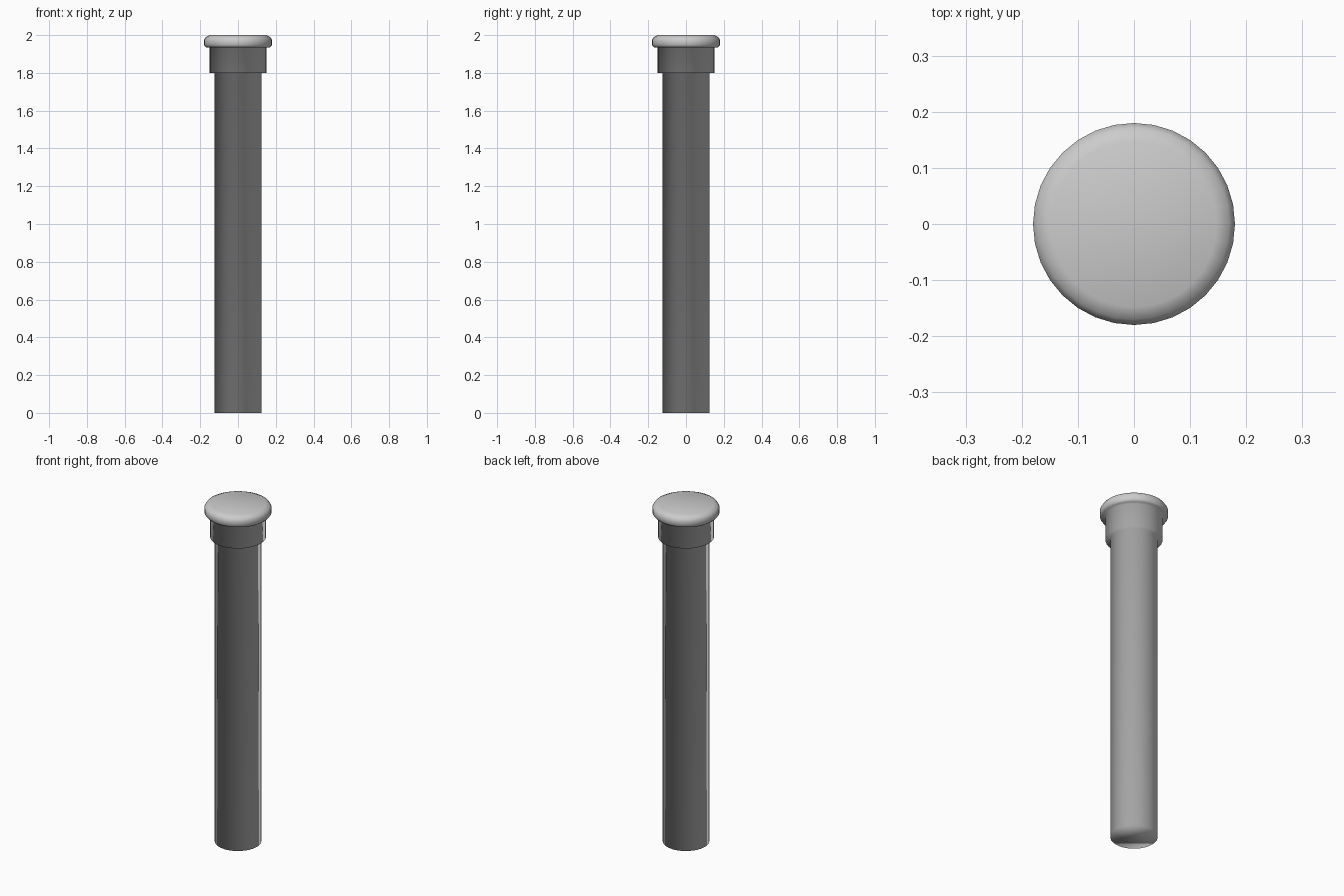
import bpy, bmesh
from math import cos, sin, tau

if "Cube" in bpy.data.objects:
    bpy.data.objects.remove(bpy.data.objects["Cube"])

SIDES = 32


def lathe(name, profile):
    """Closed solid of revolution from (radius, z) points, bottom to top."""
    bm = bmesh.new()
    rings = [[bm.verts.new((r * cos(tau * i / SIDES), r * sin(tau * i / SIDES), z))
              for i in range(SIDES)] for r, z in profile]
    for a, b in zip(rings, rings[1:]):
        for i in range(SIDES):
            j = (i + 1) % SIDES
            bm.faces.new((a[i], a[j], b[j], b[i]))
    bm.faces.new(rings[0][::-1])
    bm.faces.new(rings[-1])
    for f in bm.faces:
        f.smooth = True
    mesh = bpy.data.meshes.new(name)
    bm.to_mesh(mesh)
    bm.free()
    obj = bpy.data.objects.new(name, mesh)
    bpy.context.collection.objects.link(obj)
    return obj


# One continuous smooth-shaded pin: shaft, collar, rounded head
shaft = [(0.125, 0.0), (0.125, 1.8)]
collar = [(0.15, 1.8), (0.15, 1.935)]
head = [(0.17, 1.935), (0.18, 1.947), (0.18, 1.975), (0.17, 1.99), (0.148, 2.0)]
lathe("headed_pin", shaft + collar + head)
